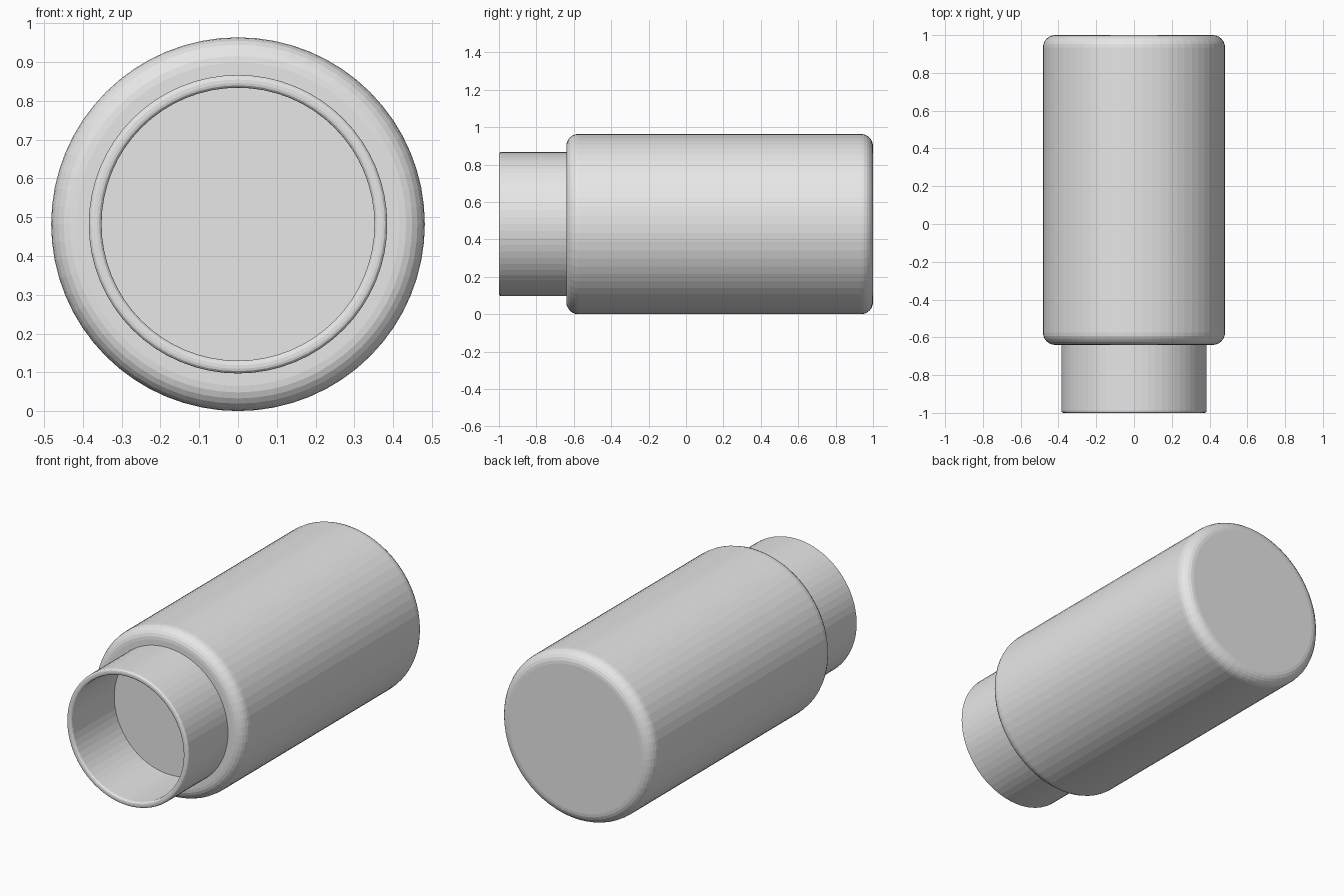
import bpy
import bmesh
import math

SIDES = 64
AXIS_Z = 0.482

cube = bpy.data.objects.get("Cube")
if cube:
    bpy.data.objects.remove(cube)

grey = bpy.data.materials.new("plain_grey")
grey.use_nodes = True
colour = (0.8, 0.8, 0.8, 1)
grey.diffuse_color = colour
grey.node_tree.nodes["Principled BSDF"].inputs["Base Color"].default_value = colour


def fillet(radius, y, size, start, steps):
    """Quarter-circle corner as (radius, y) points, centred on (radius, y)."""
    points = []
    for i in range(steps + 1):
        a = math.radians(start + 90 * i / steps)
        points.append((radius + size * math.cos(a), y + size * math.sin(a)))
    return points


def lathe(name, profile):
    """Turn a (radius, y) profile around the lengthwise axis; cap the last ring."""
    bm = bmesh.new()
    rings = []
    for radius, y in profile:
        ring = []
        for i in range(SIDES):
            a = math.tau * i / SIDES
            ring.append(bm.verts.new((radius * math.cos(a), y,
                                      AXIS_Z + radius * math.sin(a))))
        rings.append(ring)
    for a, b in zip(rings, rings[1:]):
        for i in range(SIDES):
            j = (i + 1) % SIDES
            bm.faces.new((a[i], b[i], b[j], a[j]))
    bm.faces.new(rings[-1])
    bmesh.ops.recalc_face_normals(bm, faces=bm.faces)
    # The cap on the last ring closes the part, so orient it by the profile
    cap = bm.faces[:][-1]
    outward = 1 if name == "body" else -1
    if cap.normal.y * outward < 0:
        bmesh.ops.reverse_faces(bm, faces=bm.faces[:])
    mesh = bpy.data.meshes.new(name)
    bm.to_mesh(mesh)
    bm.free()
    mesh.materials.append(grey)
    obj = bpy.data.objects.new(name, mesh)
    bpy.context.collection.objects.link(obj)
    return obj


# Main cylinder: shoulder, rounded front, rounded closed back
corner = 0.065
body_profile = [(0.385, -0.64)]
body_profile += fillet(AXIS_Z - corner, -0.64 + corner, corner, -90, 6)
body_profile += fillet(AXIS_Z - corner, 1 - corner, corner, 0, 6)
lathe("body", body_profile)

# Hollow neck: outer wall, softened rim, bore and bore floor
lip = 0.012
neck_profile = [(0.385, -0.64)]
neck_profile += fillet(0.385 - lip, -1 + lip, lip, 0, 3)[:1]
neck_profile += fillet(0.385 - lip, -1 + lip, lip, -90, 3)[::-1][1:]
neck_profile += fillet(0.352 + lip, -1 + lip, lip, 180, 3)[::-1]
neck_profile += [(0.352, -0.615)]
lathe("neck", neck_profile)
